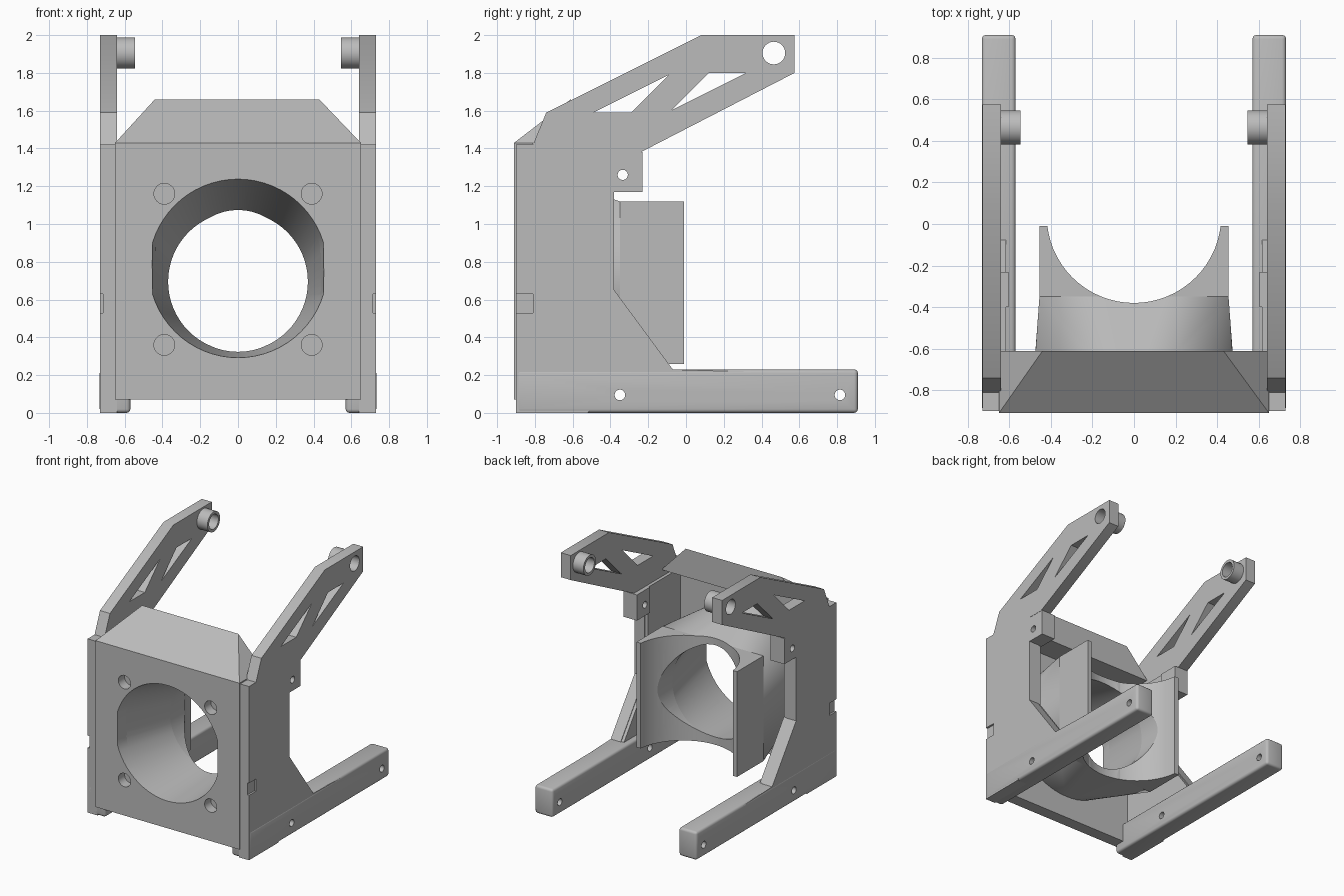
import bpy, bmesh, math

cube = bpy.data.objects.get("Cube")
if cube:
    bpy.data.objects.remove(cube, do_unlink=True)

gray = bpy.data.materials.new("light_gray_plastic")
gray.use_nodes = True
gray.diffuse_color = (0.5, 0.5, 0.5, 1)
gray.node_tree.nodes["Principled BSDF"].inputs["Base Color"].default_value = (0.5, 0.5, 0.5, 1)


def finish(name, bm, bevel=0):
    bmesh.ops.recalc_face_normals(bm, faces=bm.faces)
    if bevel:
        bmesh.ops.bevel(bm, geom=bm.edges[:], offset=bevel, segments=3,
                        profile=0.5, affect='EDGES')
    mesh = bpy.data.meshes.new(name)
    bm.to_mesh(mesh)
    bm.free()
    mesh.materials.append(gray)
    obj = bpy.data.objects.new(name, mesh)
    bpy.context.collection.objects.link(obj)
    return obj


def loft(name, rings, bevel=0):
    """Bridge matching rings of points and cap both ends."""
    bm = bmesh.new()
    vs = [[bm.verts.new(p) for p in ring] for ring in rings]
    n = len(vs[0])
    for a, b in zip(vs, vs[1:]):
        for i in range(n):
            j = (i + 1) % n
            bm.faces.new((a[i], a[j], b[j], b[i]))
    bm.faces.new(vs[0])
    bm.faces.new(vs[-1])
    return finish(name, bm, bevel)


def hull(name, points):
    bm = bmesh.new()
    for p in points:
        bm.verts.new(p)
    res = bmesh.ops.convex_hull(bm, input=bm.verts[:])
    junk = {v for v in res["geom_interior"] + res["geom_unused"] if isinstance(v, bmesh.types.BMVert)}
    bmesh.ops.delete(bm, geom=list(junk), context='VERTS')
    bmesh.ops.dissolve_limit(bm, angle_limit=0.01, verts=bm.verts[:], edges=bm.edges[:])
    return finish(name, bm)


def plate(name, outline, x0, x1, bevel=0):
    """Side outline in (y, z) extruded along x."""
    return loft(name, [[(x, y, z) for y, z in outline] for x in (x0, x1)], bevel)


def rect(y0, y1, z0, z1):
    return [(y0, z0), (y1, z0), (y1, z1), (y0, z1)]


def circle(a, b, r, n=32):
    return [(a + r * math.cos(2 * math.pi * i / n), b + r * math.sin(2 * math.pi * i / n))
            for i in range(n)]


def ring_y(y, cz, r, limit=9, n=64):
    return [(max(-limit, min(limit, x)), y, z) for x, z in circle(0, cz, r, n)]


def cut(obj, cutter, keep=False):
    mod = obj.modifiers.new("cut", 'BOOLEAN')
    mod.operation = 'DIFFERENCE'
    mod.solver = 'EXACT'
    mod.object = cutter
    bpy.context.view_layer.objects.active = obj
    bpy.ops.object.modifier_apply(modifier=mod.name)
    if not keep:
        bpy.data.objects.remove(cutter, do_unlink=True)


parts = []

# Front plate with blind screw holes
front_plate = plate("front_plate", rect(-0.91, -0.81, 0.07, 1.43), -0.65, 0.65)
for x in (-0.39, 0.39):
    for z in (0.36, 1.16):
        outline = circle(x, z, 0.055)
        cut(front_plate, loft("hole", [[(a, y, b) for a, b in outline] for y in (-1, -0.83)]))

# Air duct blending from a round inlet to a rectangular outlet
box_end = [(x, y, z) for x in (-0.455, 0.455) for y in (-0.35, -0.01) for z in (0.26, 1.12)]
duct = hull("air_duct", box_end[:])
neck = hull("air_duct_neck", [p for p in box_end if p[1] == -0.35]
            + ring_y(-0.82, 0.765, 0.51, 0.49))
channel = loft("channel", [ring_y(-0.95, 0.77, 0.48, 0.46), ring_y(-0.35, 0.695, 0.37),
                           ring_y(0.1, 0.695, 0.37)])
barrel = circle(0, 0.04, 0.42, 64)
hollow = loft("hollow", [[(x, y, z) for x, y in barrel] for z in (0, 1.6)])
for part in (duct, neck):
    cut(part, hollow, keep=True)
    cut(part, channel, keep=True)
cut(front_plate, channel)
bpy.data.objects.remove(hollow, do_unlink=True)

# Sloped hood above the front plate
hood = hull("hood", [(-0.65, -0.91, 1.43), (0.65, -0.91, 1.43), (-0.65, -0.61, 1.43),
                     (0.65, -0.61, 1.43), (-0.44, -0.61, 1.66), (0.43, -0.61, 1.66)])
parts += [front_plate, duct, neck, hood]

frame_outline = [(-0.9, 0), (-0.52, 0), (-0.5, 0.03), (0.85, 0.03), (0.85, 0.2), (-0.07, 0.23),
                 (-0.38, 0.65), (-0.38, 1.38), (-0.24, 1.38), (0.575, 1.8), (0.575, 2),
                 (0.08, 2), (-0.74, 1.59), (-0.81, 1.42), (-0.9, 1.42)]
liner_outline = [(-0.85, 0.1), (-0.07, 0.22), (-0.385, 0.65), (-0.385, 1.38), (-0.85, 1.38)]
windows = [[(-0.49, 1.59), (-0.29, 1.59), (-0.09, 1.79)],
           [(-0.08, 1.6), (0.32, 1.8), (0.12, 1.8)]]

for side, s in (("left", 1), ("right", -1)):
    # Side frame with raised arm, triangular windows and a shallow notch
    frame = plate(side + "_side_frame", frame_outline, s * 0.64, s * 0.73)
    for w in windows:
        cut(frame, plate("window", w, s * 0.5, s * 0.9))
    cut(frame, plate("notch", rect(-0.95, -0.81, 0.53, 0.63), s * 0.715, s * 0.9))
    liner = plate(side + "_frame_liner", liner_outline, s * 0.615, s * 0.65)

    # Long foot rail
    rail = plate(side + "_foot_rail", rect(-0.9, 0.91, 0, 0.23), s * 0.57, s * 0.732, 0.02)
    for y in (-0.35, 0.815):
        for part in (rail, frame, liner):
            cut(part, plate("hole", circle(y, 0.095, 0.028), s * 0.5, s * 0.9))

    # Rear mounting tab
    tab = plate(side + "_mounting_tab", rect(-0.4, -0.23, 1.17, 1.38), s * 0.605, s * 0.728)
    cut(tab, plate("hole", circle(-0.335, 1.26, 0.027), s * 0.5, s * 0.9))

    # Pivot boss at the arm tip
    boss = plate(side + "_pivot_boss", circle(0.465, 1.905, 0.082), s * 0.545, s * 0.66)
    for part in (frame, boss):
        cut(part, plate("hole", circle(0.465, 1.905, 0.06), s * 0.4, s * 0.9))
    parts += [frame, liner, rail, tab, boss]

# Smooth the round surfaces, keep the edges sharp
bpy.ops.object.select_all(action='DESELECT')
for part in parts:
    part.select_set(True)
bpy.context.view_layer.objects.active = front_plate
bpy.ops.object.shade_smooth_by_angle(angle=math.radians(30))
